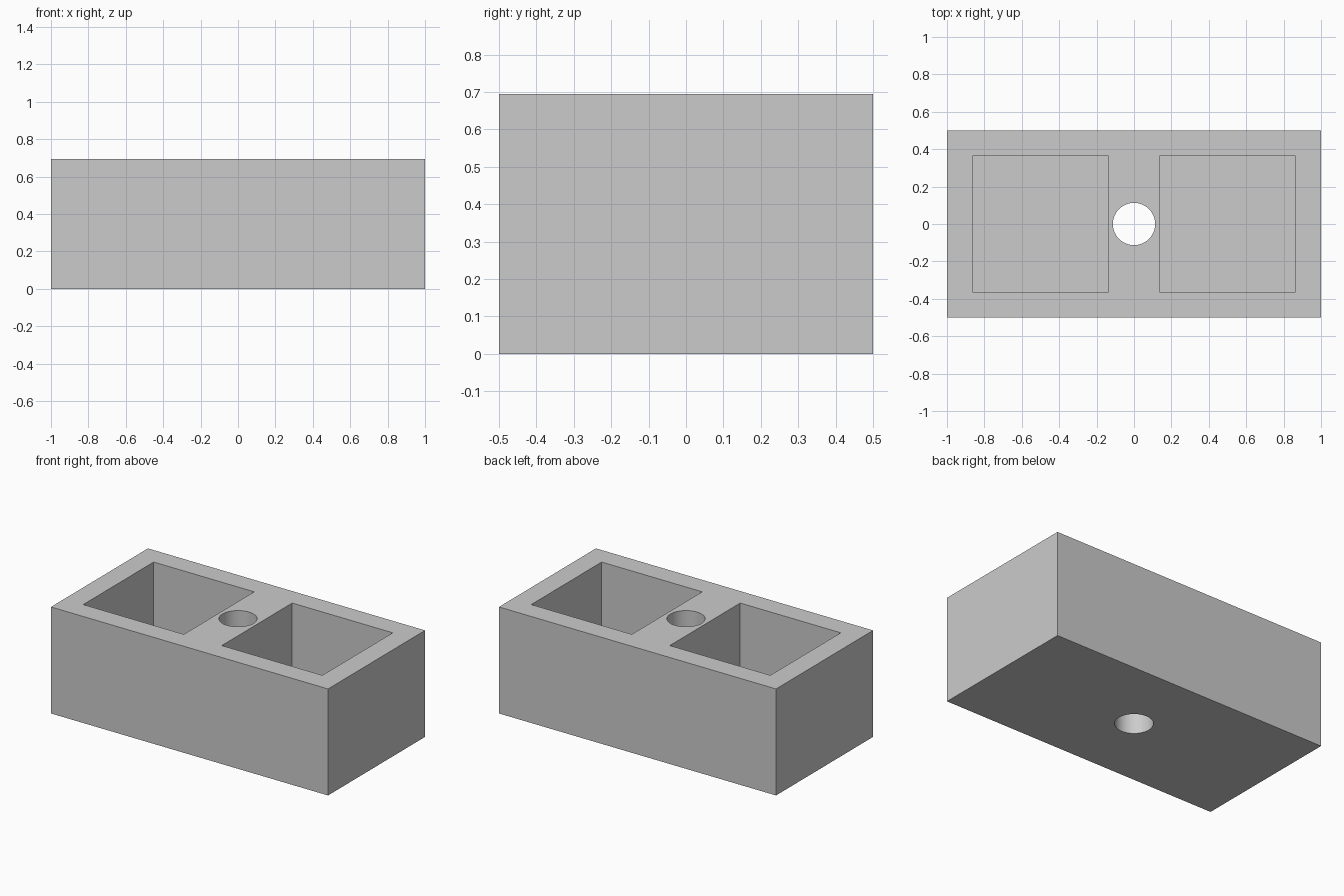
import bpy
import math

LENGTH, WIDTH, HEIGHT = 2.0, 1.0, 0.695
WALL = 0.137          # outer wall and floor thickness
POCKET = 0.726        # side of each square pocket
POCKET_X = 0.5        # pocket centre offset
HOLE_RADIUS = 0.113

cube = bpy.data.objects.get("Cube")
if cube:
    bpy.data.objects.remove(cube, do_unlink=True)

# Single grey colour
grey = bpy.data.materials.new("light_grey")
grey.use_nodes = True
colour = (0.6, 0.6, 0.6, 1.0)
grey.diffuse_color = colour
grey.node_tree.nodes["Principled BSDF"].inputs["Base Color"].default_value = colour


def box(name, size, bottom, x=0.0):
    """Box standing on the given height."""
    bpy.ops.mesh.primitive_cube_add(size=1, location=(x, 0, bottom + size[2] / 2))
    obj = bpy.context.object
    obj.name = name
    obj.scale = size
    bpy.ops.object.transform_apply(location=True, rotation=False, scale=True)
    obj.data.materials.append(grey)
    return obj


def cut(target, cutter):
    """Subtract the cutter, then discard it."""
    cutter.hide_render = True
    mod = target.modifiers.new("cut", "BOOLEAN")
    mod.operation = "DIFFERENCE"
    mod.solver = "EXACT"
    mod.object = cutter
    bpy.ops.object.select_all(action="DESELECT")
    target.select_set(True)
    bpy.context.view_layer.objects.active = target
    bpy.ops.object.modifier_apply(modifier=mod.name)
    bpy.data.objects.remove(cutter, do_unlink=True)


# Solid block
block = box("block", (LENGTH, WIDTH, HEIGHT), 0)

# Two square pockets, open at the top
for side in (-1, 1):
    cut(block, box("pocket_cutter", (POCKET, POCKET, HEIGHT), WALL, side * POCKET_X))

# Round hole through the middle web
bpy.ops.mesh.primitive_cylinder_add(vertices=64, radius=HOLE_RADIUS, depth=HEIGHT * 2,
                                    location=(0, 0, HEIGHT / 2))
hole = bpy.context.object
hole.name = "hole_cutter"
hole.data.materials.append(grey)
cut(block, hole)

# Smooth bore, sharp edges elsewhere
bpy.ops.object.shade_smooth_by_angle(angle=math.radians(30))
